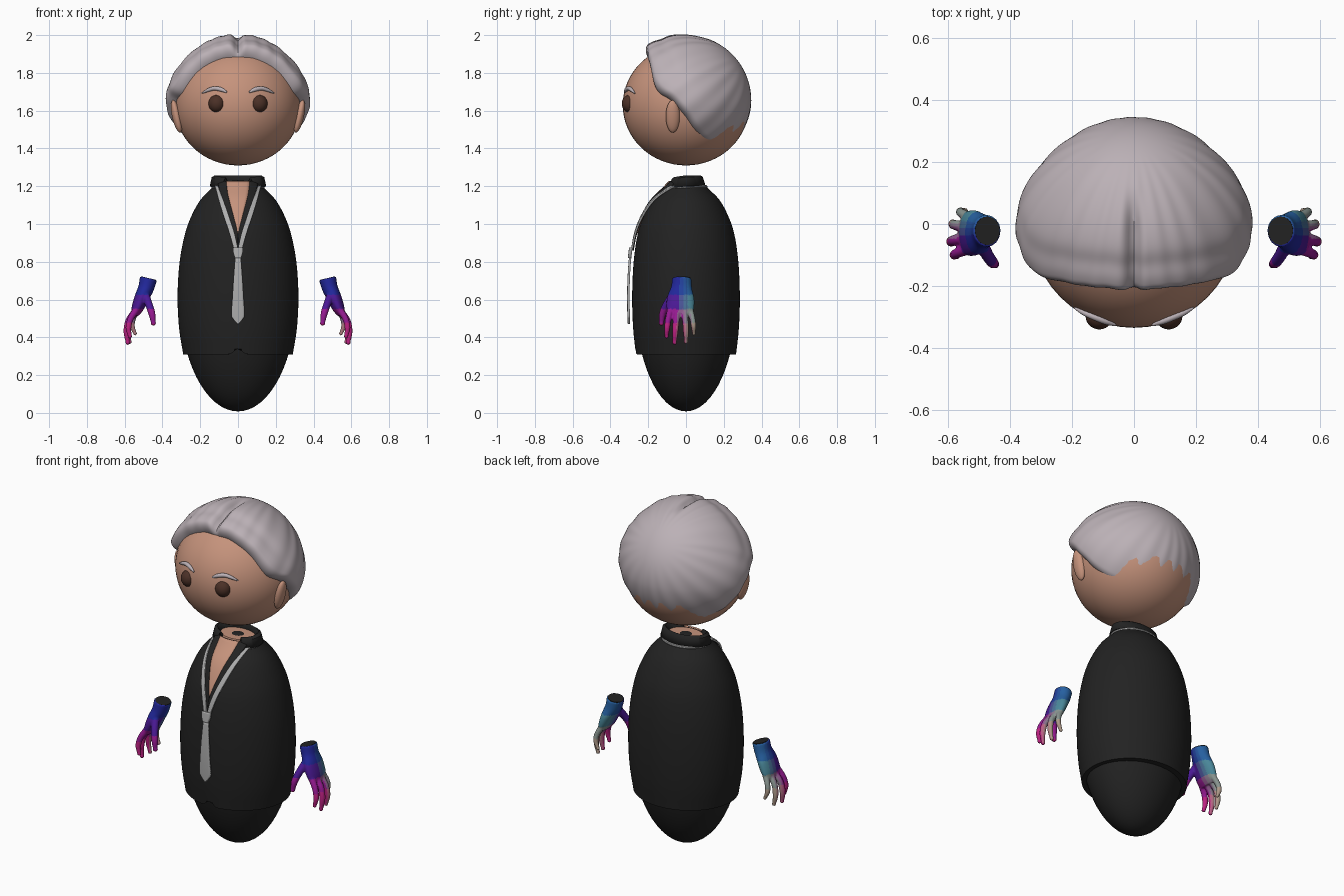
import bpy, bmesh, math
from mathutils import Vector as V

if "Cube" in bpy.data.objects:
    bpy.data.objects.remove(bpy.data.objects["Cube"])


def mat(name, c):
    m = bpy.data.materials.new(name)
    m.diffuse_color = (*c, 1)
    m.use_nodes = True
    m.node_tree.nodes["Principled BSDF"].inputs["Base Color"].default_value = m.diffuse_color
    return m


BLACK = mat("black_cloth", (.016, .016, .016))
SKIN = mat("skin", (.56, .29, .20))
HAIR = mat("hair_grey", (.50, .44, .47))
EYE = mat("eye_brown", (.07, .03, .02))
TIE = mat("tie_grey", (.42, .42, .42))


def finish(name, bm, m, angle=40):
    bmesh.ops.recalc_face_normals(bm, faces=bm.faces)
    me = bpy.data.meshes.new(name)
    bm.to_mesh(me)
    bm.free()
    ob = bpy.data.objects.new(name, me)
    bpy.context.collection.objects.link(ob)
    if m:
        me.materials.append(m)
    bpy.ops.object.select_all(action='DESELECT')
    bpy.context.view_layer.objects.active = ob
    ob.select_set(True)
    bpy.ops.object.shade_smooth_by_angle(angle=math.radians(angle))
    return ob


def loft(bm, rows, wrap=True, caps=False):
    vs = [[bm.verts.new(p) for p in r] for r in rows]
    n = len(rows[0])
    for a, b in zip(vs, vs[1:]):
        for i in range(n if wrap else n - 1):
            j = (i + 1) % n
            bm.faces.new((a[i], a[j], b[j], b[i]))
    if caps:
        bm.faces.new(vs[0])
        bm.faces.new(vs[-1])


def surface(name, rows, m, wrap=True, caps=False, thick=0):
    bm = bmesh.new()
    loft(bm, rows, wrap, caps)
    ob = finish(name, bm, m)
    if thick:
        mod = ob.modifiers.new("thickness", 'SOLIDIFY')
        mod.thickness, mod.offset = thick, 0
    return ob


def ball(name, c, r, m, rot=0):
    bm = bmesh.new()
    bmesh.ops.create_uvsphere(bm, u_segments=48, v_segments=32, radius=1)
    ob = finish(name, bm, m, 180)
    ob.location, ob.scale, ob.rotation_euler = c, r, (0, rot, 0)
    return ob


def spline(pts, n):
    """Catmull-Rom through the points, n samples per span."""
    P = [V(p) for p in pts]
    P = [2 * P[0] - P[1]] + P + [2 * P[-1] - P[-2]]
    out = []
    for i in range(1, len(P) - 2):
        a, b, c, d = P[i - 1:i + 3]
        for k in range(n):
            t = k / n
            out.append(.5 * (2 * b + (c - a) * t + (2 * a - 5 * b + 4 * c - d) * t * t
                             + (3 * b - 3 * c + d - a) * t ** 3))
    return out + [P[-2]]


def tube(bm, pts, radii, ref=(0, 1, 0), n=16, sub=5):
    """Elliptical tube along a smooth path; radii are (along ref, across)."""
    path = spline(pts, sub)
    rad = spline([(a, b, 0) for a, b in radii], sub)
    rows = []
    for i, p in enumerate(path):
        t = (path[min(i + 1, len(path) - 1)] - path[max(i - 1, 0)]).normalized()
        u = (V(ref) - t * t.dot(V(ref))).normalized()
        w = t.cross(u)
        rows.append([p + u * rad[i].x * math.cos(a) + w * rad[i].y * math.sin(a)
                     for a in (2 * math.pi * k / n for k in range(n))])
    loft(bm, rows, True, True)


# body and jacket: elliptical lathe with a small notch in the front hem
ball("lower_body", (0, 0, .62), (.31, .27, .612), BLACK)
PROF = spline([(.31, .29, .265), (.45, .312, .28), (.62, .32, .285), (.8, .309, .277),
               (.95, .28, .255), (1.05, .243, .22), (1.13, .197, .175),
               (1.19, .14, .115), (1.225, .112, .082)], 5)


def ring(z, rx, ry, n=96):
    return [V((rx * math.cos(a), ry * math.sin(a), z)) for a in (2 * math.pi * i / n for i in range(n))]


rows = [ring(.31, .255, .23)] + [ring(*p) for p in PROF]
for r in rows[:2]:
    for p in r:
        if p.y < 0:
            p.z += .035 * max(0, 1 - abs(p.x) / .04)
surface("jacket", rows, BLACK)
surface("neck", [ring(1.18, .115, .085), ring(1.228, .10, .072)], SKIN, caps=True)


def front_y(x, z):
    z = min(max(z, PROF[0].x), PROF[-1].x)
    for a, b in zip(PROF, PROF[1:]):
        if a.x <= z <= b.x:
            q = a.lerp(b, (z - a.x) / (b.x - a.x))
            return -q.z * math.sqrt(max(0, 1 - (x / q.y) ** 2))


def panel(name, edges, off, m, side=1, thick=.01):
    """Strip lying on the jacket front; edges are (z, x inner, x outer)."""
    rows = []
    for z, a, b in spline(edges, 6):
        xs = [side * (a + (b - a) * k / 6) for k in range(7)]
        rows.append([(x, front_y(x, z) - off, z) for x in xs])
    return surface(name, rows, m, False, thick=thick)


# open neck, lapels and tie
panel("chest", [(1.225, -.068, .068), (1.15, -.055, .055), (1.05, -.028, .028), (.95, -.002, .002)], .005, SKIN)
for s, tag in ((-1, "left"), (1, "right")):
    panel("lapel_" + tag, [(1.225, .062, .106), (1.15, .052, .09), (1.05, .026, .06), (.94, .0, .03),
                           (.86, 0, .012)], .011, BLACK, s)
    panel("tie_band_" + tag, [(1.2, .105, .12), (1.13, .08, .102), (1.05, .052, .078), (.95, .02, .045),
                              (.86, 0, .02)], .016, TIE, s)
panel("tie_knot", [(.875, -.026, .026), (.845, -.024, .024), (.82, -.016, .016)], .024, TIE, thick=.018)
panel("tie_blade", [(.825, -.015, .015), (.7, -.024, .024), (.6, -.03, .03), (.52, -.035, .035),
                    (.495, -.024, .024), (.47, -.002, .002)], .021, TIE, thick=.012)

# folded collar, open at the front, with the tie loop below it
rows, loop = [], []
for i in range(49):
    a = math.radians(-58 + 296 * i / 48)
    c, s = math.cos(a), math.sin(a)
    dz = -.012 * max(0, -s)
    rows.append([(rx * c, ry * s, z + dz) for rx, ry, z in
                 ((.098, .068, 1.21), (.11, .074, 1.24), (.122, .078, 1.254), (.136, .086, 1.246), (.146, .1, 1.20))])
    loop.append((.134 * c, .106 * s, 1.198 + dz))
surface("collar", rows, BLACK, False, thick=.008)
bm = bmesh.new()
tube(bm, loop, [(.008, .008)] * 49, (0, 0, 1), 8, 1)
finish("tie_loop", bm, TIE)

# head, eyes, ears, brows
ball("head", (0, 0, 1.63), (.335, .335, .32), SKIN)
for s, tag in ((-1, "left"), (1, "right")):
    ball("eye_" + tag, (s * .112, -.297, 1.637), (.044, .043, .047), EYE)
    ball("ear_" + tag, (s * .325, -.07, 1.57), (.024, .037, .088), SKIN, s * .22)
    pts = []
    for x, z in ((.06, 1.698), (.09, 1.712), (.125, 1.718), (.16, 1.708), (.192, 1.692)):
        y = -.335 * math.sqrt(1 - (x / .335) ** 2 - ((z - 1.63) / .32) ** 2)
        pts.append((s * x, y - .004, z))
    bm = bmesh.new()
    tube(bm, pts, [(.005, .004), (.011, .01), (.011, .011), (.009, .009), (.003, .003)], (0, 0, 1), 12)
    finish("brow_" + tag, bm, HAIR)

# hair: cap swept from a pole at the back of the head out to the hairline
HALF = [(0, -.195, .235), (.07, -.2, .25), (.14, -.2, .232), (.21, -.185, .18), (.28, -.15, .07),
        (.32, -.08, .02), (.33, -.01, -.06), (.29, .05, -.15), (.21, .12, -.22), (.1, .16, -.262), (0, .17, -.27)]
line = spline(HALF, 8)
line += [V((-p.x, p.y, p.z)) for p in line[-2:0:-1]]
pole = V((0, .78, .62)).normalized()


def smooth(a, b, x):
    t = min(1, max(0, (x - a) / (b - a)))
    return t * t * (3 - 2 * t)


rows = []
STEPS = 56
for k in range(STEPS + 1):
    t = math.sin(math.pi / 2 * max(k / STEPS, .008))
    row = []
    for i, q in enumerate(line):
        u = pole.slerp(q.normalized(), t)
        front = smooth(.3, -.5, u.y) * smooth(-.1, .4, u.z)
        r = .344 + .036 * abs(u.x) ** 6 + (.026 if u.z > 0 else .035) * u.z
        r += .016 * front
        # centre parting, swept strands and a rounded lip at the hairline
        r -= .034 * math.exp(-(u.x / .06) ** 2) * smooth(.35, -.1, u.y) * smooth(0, .3, u.z)
        r += .0018 * math.sin(i * 2 * math.pi / len(line) * 22) * smooth(.15, .6, t)
        r -= .008 * front * math.exp(-((t - .8) / .06) ** 2)
        e = max(0, (t - .92) / .08)
        r = .30 + (r - .30) * math.sqrt(max(0, 1 - e * e))
        row.append(u * r + V((0, 0, 1.63)))
    rows.append(row)
surface("hair", rows, HAIR, caps=True)

# hands: tubes fused by a voxel remesh, tinted in bands from blue to magenta and teal to tan
FRONT = [(.015, .02, .32), (.07, .01, .30), (.30, .01, .28), (.50, .015, .22)]
BACK = [(.02, .12, .36), (.07, .25, .33), (.25, .30, .28), (.42, .32, .25)]
TINT = [mat(f"hand_tint_{z}_{y}", [a + (b - a) * y / 3 for a, b in zip(FRONT[z], BACK[z])])
        for z in range(4) for y in range(4)]
FINGERS = [  # path points and base radius: index, middle, ring, little, thumb
    ([(.535, -.08, .55), (.568, -.093, .50), (.58, -.1, .45), (.572, -.103, .405)], .0165),
    ([(.54, -.045, .54), (.578, -.052, .49), (.59, -.057, .43), (.584, -.06, .372)], .0175),
    ([(.54, -.01, .54), (.574, -.004, .49), (.584, 0, .43), (.574, 0, .376)], .0165),
    ([(.53, .02, .55), (.555, .034, .50), (.56, .04, .46), (.545, .042, .42)], .015),
    ([(.495, -.06, .635), (.472, -.102, .575), (.456, -.124, .525), (.448, -.13, .475)], .02)]
for s, tag in ((-1, "left"), (1, "right")):
    def side(pts):
        return [(s * x, y, z) for x, y, z in pts]
    bm = bmesh.new()
    tube(bm, side([(.474, -.022, .712), (.487, -.024, .66), (.51, -.028, .61), (.532, -.03, .555), (.548, -.03, .52)]),
         [(.051, .046), (.056, .042), (.072, .038), (.073, .032), (.062, .02)], n=24)
    for pts, r in FINGERS:
        tube(bm, side(pts), [(r * 1.15, r * 1.15), (r, r), (r * .92, r * .92), (r * .6, r * .6)])
        tip = bmesh.ops.create_icosphere(bm, subdivisions=2, radius=r * .72)
        bmesh.ops.translate(bm, verts=tip["verts"], vec=side(pts)[-1])
    ob = finish("hand_" + tag, bm, None)
    rm = ob.modifiers.new("fuse", 'REMESH')
    rm.mode, rm.voxel_size = 'VOXEL', .005
    sm = ob.modifiers.new("soften", 'SMOOTH')
    sm.factor, sm.iterations = .5, 3
    dg = bpy.context.evaluated_depsgraph_get()
    me = bpy.data.meshes.new_from_object(ob.evaluated_get(dg))
    ob.modifiers.clear()
    ob.data = me
    me.materials.clear()
    for m in TINT:
        me.materials.append(m)
    for f in me.polygons:
        zi = min(3, max(0, int((.70 - f.center.z) / .075)))
        yi = min(3, max(0, int((f.center.y + .07 + .035 * f.normal.y) / .03)))
        f.material_index = zi * 4 + yi
        f.use_smooth = True
    # dark open end of the wrist
    bm = bmesh.new()
    tube(bm, side([(.475, -.022, .705), (.473, -.022, .7135)]), [(.046, .041)] * 2, n=24, sub=1)
    finish("wrist_end_" + tag, bm, BLACK)
